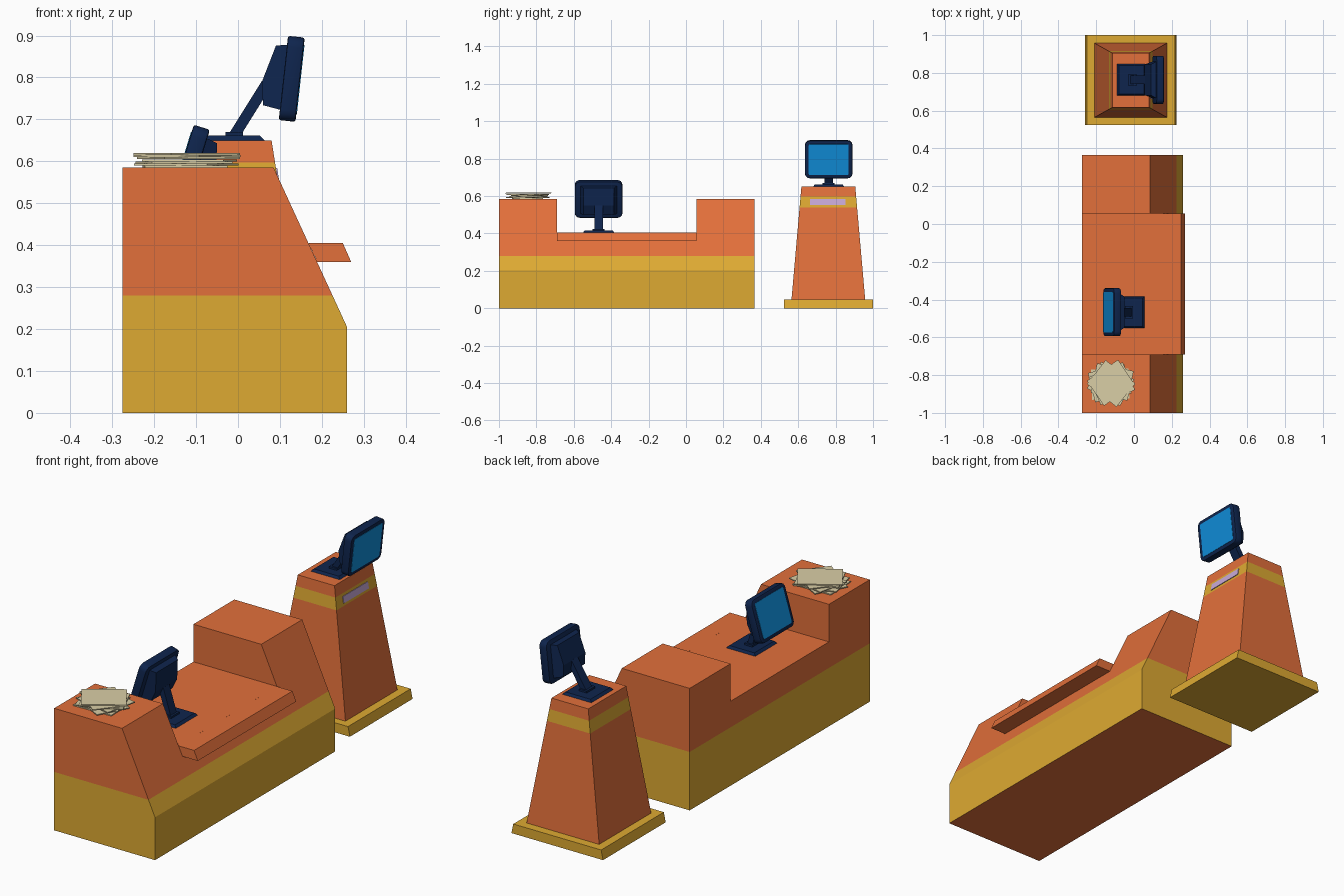
import bpy, bmesh, math, random
from mathutils import Matrix, Vector

if "Cube" in bpy.data.objects:
    bpy.data.objects.remove(bpy.data.objects["Cube"])

random.seed(4)


def mat(name, r, g, b):
    m = bpy.data.materials.new(name)
    m.diffuse_color = (r, g, b, 1)
    m.use_nodes = True
    m.node_tree.nodes["Principled BSDF"].inputs["Base Color"].default_value = m.diffuse_color
    return m


ORANGE = mat("orange laminate", 0.76, 0.16, 0.043)
YELLOW = mat("mustard yellow", 0.73, 0.40, 0.032)
NAVY = mat("dark navy plastic", 0.0045, 0.018, 0.075)
BLUE = mat("screen blue", 0.005, 0.27, 0.70)
LILAC = mat("lilac ticket", 0.58, 0.40, 0.68)
PAPER = mat("cream paper", 0.70, 0.62, 0.38)


def finish(name, bm, mats, rule=None, matrix=None, smooth=False):
    bmesh.ops.recalc_face_normals(bm, faces=bm.faces)
    bm.normal_update()
    if rule:
        for f in bm.faces:
            f.material_index = rule(f.calc_center_median(), f.normal)
    me = bpy.data.meshes.new(name)
    bm.to_mesh(me)
    bm.free()
    for m in mats:
        me.materials.append(m)
    ob = bpy.data.objects.new(name, me)
    bpy.context.collection.objects.link(ob)
    if matrix is not None:
        ob.matrix_world = matrix
    if smooth:
        bpy.ops.object.select_all(action='DESELECT')
        ob.select_set(True)
        bpy.context.view_layer.objects.active = ob
        bpy.ops.object.shade_smooth_by_angle(angle=math.radians(35))
    return ob


def extrude(points, vec):
    """Closed solid from a flat outline swept along vec."""
    bm = bmesh.new()
    f = bm.faces.new([bm.verts.new(p) for p in points])
    r = bmesh.ops.extrude_face_region(bm, geom=[f])
    bmesh.ops.translate(bm, vec=vec, verts=[v for v in r["geom"] if isinstance(v, bmesh.types.BMVert)])
    return bm


def prism(profile, y0, y1):
    return extrude([(x, y0, z) for x, z in profile], (0, y1 - y0, 0))


def box(x0, x1, y0, y1, z0, z1):
    return prism([(x0, z0), (x1, z0), (x1, z1), (x0, z1)], y0, y1)


def frustum(lo, hi, z0, z1):
    """lo and hi are x0, x1, y0, y1 rectangles."""
    bm = box(0, 1, 0, 1, 0, 1)
    for v in bm.verts:
        r = hi if v.co.z > 0.5 else lo
        v.co = (r[1] if v.co.x > 0.5 else r[0], r[3] if v.co.y > 0.5 else r[2], z1 if v.co.z > 0.5 else z0)
    return bm


def cut(bm, co, no, clear=False):
    r = bmesh.ops.bisect_plane(bm, geom=bm.verts[:] + bm.edges[:] + bm.faces[:],
                               plane_co=co, plane_no=no, clear_outer=clear)
    if clear:
        bmesh.ops.edgenet_fill(bm, edges=[e for e in r["geom_cut"] if isinstance(e, bmesh.types.BMEdge)])


# Counter: stepped outline swept across, then sloped front and colour line cut in
outline = [(-1, 0), (0.365, 0), (0.365, 0.585), (0.055, 0.585), (0.055, 0.405),
           (-0.69, 0.405), (-0.69, 0.585), (-1, 0.585)]
bm = extrude([(-0.275, y, z) for y, z in outline], (0.535, 0, 0))
cut(bm, (0.26, 0, 0.205), Vector((0.38, 0, 0.175)).normalized(), clear=True)
cut(bm, (0, 0, 0.28), (0, 0, 1))
finish("counter", bm, [ORANGE, YELLOW], lambda c, n: int(c.z < 0.28 and n.z > -0.5))

# Work ledge overhanging the slope
finish("counter_ledge", prism([(0.168, 0.405), (0.25, 0.405), (0.27, 0.36), (0.189, 0.36)], -0.69, 0.055), [ORANGE])

# Pedestal with yellow band and foot
finish("pedestal_foot", frustum((-0.26, 0.226, 0.525, 1), (-0.25, 0.216, 0.525, 1), 0, 0.046), [YELLOW])
bm = frustum((-0.21, 0.175, 0.564, 0.958), (-0.115, 0.08, 0.617, 0.905), 0.046, 0.65)
for z in (0.54, 0.597):
    cut(bm, (0, 0, z), (0, 0, 1))
finish("pedestal", bm, [ORANGE, YELLOW], lambda c, n: int(0.54 < c.z < 0.597))

# Ticket slot plate lying on the sloped face
slope = math.atan2(0.095, 0.604)
finish("ticket_slot", box(-0.004, 0.003, -0.095, 0.095, -0.016, 0.016), [LILAC],
       matrix=Matrix.Translation((0.08 + (0.65 - 0.568) * math.tan(slope), 0.757, 0.568)) @ Matrix.Rotation(-slope, 4, 'Y'))


def rounded_panel(x0, x1, hw, hh, radius, rim):
    bm = box(x0, x1, -hw, hw, -hh, hh)
    along = [e for e in bm.edges if abs(e.verts[0].co.x - e.verts[1].co.x) > 1e-4]
    bmesh.ops.bevel(bm, geom=along, offset=radius, segments=4, profile=0.5, affect='EDGES')
    if rim:
        ends = [e for e in bm.edges if abs(e.verts[0].co.x - e.verts[1].co.x) < 1e-5]
        bmesh.ops.bevel(bm, geom=ends, offset=rim, segments=2, profile=0.5, affect='EDGES')
    return bm


def monitor(tag, M, hinge, tilt):
    hx, hz = hinge
    # foot plate and pivot block
    foot = frustum((-0.09, 0.063, -0.083, 0.083), (-0.08, 0.053, -0.075, 0.075), 0, 0.011)
    finish(tag + "_monitor_base", foot, [NAVY], matrix=M)
    finish(tag + "_monitor_pivot", box(-0.03, 0.012, -0.032, 0.032, 0.008, 0.02), [NAVY], matrix=M)
    # arm
    d = Vector((hx + 0.01, 0, hz - 0.01))
    arm = box(-0.013, 0.013, -0.023, 0.023, 0, d.length + 0.015)
    finish(tag + "_monitor_arm", arm, [NAVY],
           matrix=M @ Matrix.Translation((-0.01, 0, 0.01)) @ Matrix.Rotation(math.atan2(d.x, d.z), 4, 'Y'))
    # tilting head: panel, rear housing, screen
    H = M @ Matrix.Translation((hx, 0, hz)) @ Matrix.Rotation(math.radians(tilt), 4, 'Y') @ Matrix.Translation((0.065, 0, 0.032))
    finish(tag + "_monitor_panel", rounded_panel(-0.02, 0.02, 0.127, 0.101, 0.026, 0.005), [NAVY], matrix=H, smooth=True)
    rear = prism([(-0.015, 0.08), (-0.046, 0.075), (-0.07, -0.015), (-0.061, -0.07), (-0.015, -0.077)], -0.1, 0.1)
    for v in rear.verts:
        if v.co.x < -0.03:
            v.co.y *= 0.82
    finish(tag + "_monitor_housing", rear, [NAVY], matrix=H)
    finish(tag + "_monitor_screen", rounded_panel(0.016, 0.0215, 0.107, 0.083, 0.008, 0), [BLUE], matrix=H)


monitor("pedestal", Matrix.Translation((0, 0.763, 0.65)), (0.06, 0.122), 6.3)
monitor("counter", Matrix.Translation((-0.035, -0.467, 0.405)) @ Matrix.Rotation(math.pi, 4, 'Z'), (0.028, 0.13), -17)

# Loose stack of papers, each turned a little differently
for i, a in enumerate((2, -28, 14, -12, 24, -38, 34)):
    dx, dy = (0, 0) if i == 6 else (random.uniform(-0.008, 0.008), random.uniform(-0.008, 0.008))
    finish("paper_sheet_%d" % (i + 1), box(-0.099, 0.099, -0.08, 0.08, 0, 0.0048), [PAPER],
           matrix=Matrix.Translation((-0.122 + dx, -0.841 + dy, 0.585 + i * 0.005)) @ Matrix.Rotation(math.radians(a), 4, 'Z'))
